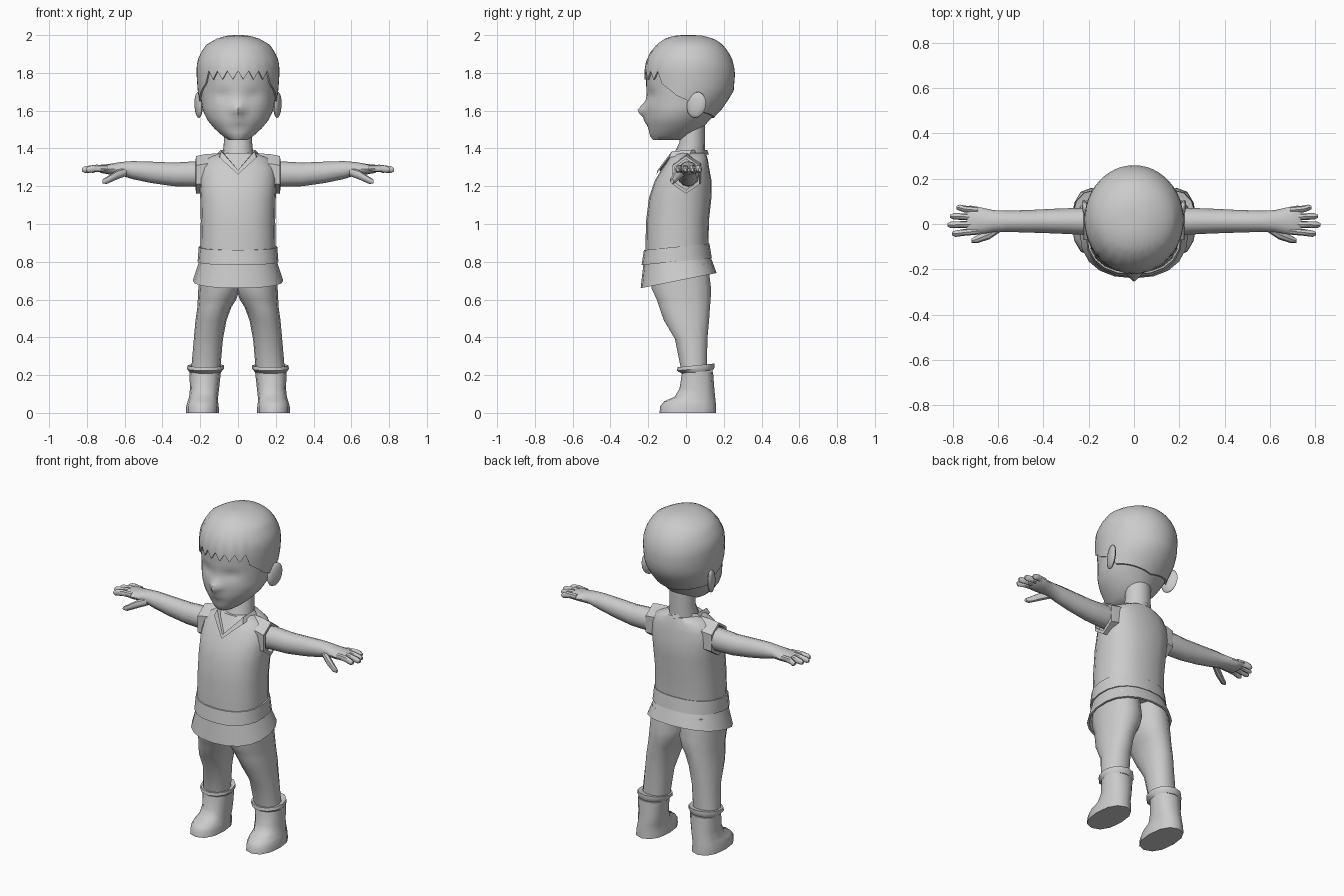
import bpy, bmesh, math
from mathutils import Matrix

grey = bpy.data.materials.new("light grey")
grey.diffuse_color = (0.6, 0.6, 0.6, 1)


def finish(name, bm, mirror=False, angle=42):
    bmesh.ops.recalc_face_normals(bm, faces=bm.faces)
    me = bpy.data.meshes.new(name)
    bm.to_mesh(me)
    bm.free()
    me.materials.append(grey)
    me.shade_smooth()
    me.set_sharp_from_angle(angle=math.radians(angle))
    ob = bpy.data.objects.new(name, me)
    bpy.context.collection.objects.link(ob)
    if mirror:
        ob.modifiers.new("mirror", 'MIRROR')
    return ob


def skin(bm, rows, closed=True, cap=(True, True)):
    """Join rows of points with quads, optionally capping the ends."""
    vs = [[bm.verts.new(p) for p in r] for r in rows]
    n = len(vs[0])
    for a, b in zip(vs, vs[1:]):
        for i in range(n if closed else n - 1):
            j = (i + 1) % n
            bm.faces.new((a[i], a[j], b[j], b[i]))
    for use, row in zip(cap, (vs[0], vs[-1])):
        if use:
            bm.faces.new(row)


def tube(name, axis, rings, n=16, mirror=False, power=2.0, phase=0.0, cap=(True, True)):
    """Ring = (position on axis, centre, radius, low, high, tilt)."""
    rows = []
    for t, c, r, lo, hi, *tilt in rings:
        row = []
        for i in range(n):
            a = phase + 2 * math.pi * i / n
            ca, sa = math.cos(a), math.sin(a)
            u = c + r * math.copysign(abs(ca) ** (2 / power), ca)
            v = (lo + hi) / 2 + (hi - lo) / 2 * math.copysign(abs(sa) ** (2 / power), sa)
            row.append((t, u, v) if axis == 'x' else (u, v, t + (tilt[0] * v if tilt else 0)))
        rows.append(row)
    bm = bmesh.new()
    skin(bm, rows, True, cap)
    return finish(name, bm, mirror)


def lerp_table(table, t):
    if t <= table[0][0]:
        return table[0][1:]
    for a, b in zip(table, table[1:]):
        if t <= b[0]:
            f = (t - a[0]) / (b[0] - a[0])
            return tuple(p + (q - p) * f for p, q in zip(a[1:], b[1:]))
    return table[-1][1:]


# Skull profile: z, front y, back y, half width
SKULL = [(1.445, -.185, -.01, .06), (1.465, -.2, .04, .09), (1.5, -.208, .09, .13),
         (1.55, -.218, .135, .172), (1.6, -.222, .185, .196), (1.7, -.22, .252, .213),
         (1.8, -.222, .26, .22), (1.86, -.212, .25, .217), (1.91, -.188, .225, .195),
         (1.95, -.155, .195, .168), (1.98, -.115, .15, .115), (1.997, -.06, .09, .06), (2.0, -.02, .04, .02)]


def skull_point(a, z, grow):
    f, b, w = lerp_table(SKULL, z)
    return [math.sin(a) * (w + grow), (f + b) / 2 - math.cos(a) * ((b - f) / 2 + grow), z]


def bump(x, z, x0, z0, sx, sz):
    return math.exp(-((x - x0) / sx) ** 2 - ((z - z0) / sz) ** 2)


# Head with nose, lips and eye sockets
N = 48
rows = []
for k in range(22):
    z = 1.445 + k * .02
    row = []
    for i in range(N):
        p = skull_point(2 * math.pi * i / N, z, -.01)
        if p[1] < -.03:
            x = p[0]
            p[1] -= .045 * bump(x, z, 0, 1.6, .03, .035) + .012 * bump(x, z, 0, 1.54, .045, .015)
            p[1] += .014 * (bump(x, z, .08, 1.68, .045, .03) + bump(x, z, -.08, 1.68, .045, .03))
        row.append(p)
    rows.append(row)
bm = bmesh.new()
skin(bm, rows)
finish("head", bm)

# Hair cap with a jagged fringe and a low nape
HAIRLINE = [(50, 1.75), (75, 1.68), (95, 1.65), (110, 1.60), (180, 1.56)]


def hair_bottom(i):
    j = min(i, N - i)
    if j <= 6:
        return 1.765 if j % 2 else 1.81
    return lerp_table(HAIRLINE, j * 360 / N)[0]


rows = [[skull_point(2 * math.pi * i / N, hair_bottom(i), -.014) for i in range(N)]]
for k in range(15):
    s = math.sin(k / 14 * math.pi / 2)
    rows.append([skull_point(2 * math.pi * i / N, hair_bottom(i) + s * (2.0 - hair_bottom(i)), 0)
                 for i in range(N)])
bm = bmesh.new()
skin(bm, rows, True, (False, True))
finish("hair", bm)

# Ears
bm = bmesh.new()
bmesh.ops.create_uvsphere(bm, u_segments=12, v_segments=8, radius=1, matrix=Matrix.Translation((.209, .055, 1.63))
                          @ Matrix.Rotation(-.3, 4, 'Z') @ Matrix.Rotation(-.25, 4, 'X')
                          @ Matrix.Diagonal((.017, .052, .07, 1)))
finish("ear", bm, True)

# Neck
tube("neck", 'z', [(1.3, 0, .09, -.08, .1), (1.38, 0, .08, -.06, .1), (1.43, 0, .075, -.035, .1),
                   (1.53, 0, .075, -.03, .1)], 16)

# Tunic body
tube("tunic_body", 'z', [(.86, 0, .2, -.215, .118, .1), (1.02, 0, .197, -.212, .122, .05),
                         (1.14, 0, .2, -.196, .135), (1.23, 0, .205, -.165, .135),
                         (1.3, 0, .2, -.122, .122), (1.345, 0, .17, -.092, .115),
                         (1.375, 0, .1, -.075, .105)], 20, power=2.4)

# Sleeve caps with an open hexagonal rim
tube("sleeve_cap", 'x', [(.09, .01, .075, 1.18, 1.375), (.17, .005, .085, 1.165, 1.37),
                         (.222, 0, .082, 1.16, 1.36), (.224, 0, .066, 1.18, 1.345),
                         (.19, 0, .066, 1.18, 1.345)], 6, True, phase=math.pi / 2)

# V-shaped collar
bm = bmesh.new()
skin(bm, [[(0, -.158, 1.262), (.098, -.09, 1.352), (.112, .02, 1.37), (0, .122, 1.368)],
          [(0, -.15, 1.285), (.088, -.075, 1.385), (.092, .03, 1.392), (0, .112, 1.392)],
          [(0, -.13, 1.28), (.072, -.06, 1.37), (.075, .03, 1.375), (0, .1, 1.375)]], False, (False, False))
finish("collar", bm, True, 30)

# Belt and flared tunic hem, both lower at the front
tube("belt", 'z', [(.806, 0, .195, -.2, .11, .1), (.806, 0, .214, -.235, .137, .1),
                   (.884, 0, .208, -.223, .124, .1), (.884, 0, .19, -.2, .105, .1)], 20, power=2.3)
tube("tunic_hem", 'z', [(.815, 0, .203, -.225, .13, .1), (.708, 0, .24, -.24, .162, .2),
                        (.708, 0, .228, -.228, .15, .2), (.78, 0, .195, -.2, .12, .1)], 20, power=2.3)

# Trouser legs
tube("trouser_leg", 'z', [(.79, .1, .102, -.19, .12), (.66, .1, .11, -.187, .136), (.6, .111, .102, -.158, .134),
                          (.56, .125, .09, -.145, .13), (.49, .143, .082, -.12, .125), (.39, .157, .077, -.06, .115),
                          (.24, .17, .077, -.03, .113)], 14, True, power=2.2)

# Boots and turned cuffs
tube("boot", 'z', [(0, .188, .087, -.14, .16), (.035, .188, .086, -.137, .159), (.062, .186, .08, -.115, .157),
                   (.085, .182, .077, -.06, .154), (.13, .177, .077, -.034, .15), (.22, .174, .084, -.02, .143)],
     12, True, power=2.3)
tube("boot_cuff", 'z', [(.21, .174, .084, -.022, .142, .1), (.228, .172, .098, -.048, .152, .1),
                        (.246, .171, .096, -.045, .15, .1), (.242, .17, .075, -.025, .12, .1)], 12, True)

# Arms with palms
tube("arm", 'x', [(.12, .01, .058, 1.2, 1.33), (.22, .012, .06, 1.197, 1.332), (.34, .013, .055, 1.2, 1.325),
                  (.46, .012, .05, 1.217, 1.33), (.56, .012, .047, 1.238, 1.333), (.62, .013, .048, 1.257, 1.328),
                  (.68, .014, .06, 1.262, 1.318), (.725, .016, .066, 1.27, 1.314), (.74, .016, .058, 1.28, 1.306)],
     12, True)

# Four fingers and a thumb
for k, (y, tip) in enumerate([(-.043, .805), (-.004, .825), (.034, .812), (.072, .785)]):
    y0 = .016 + (y - .016) * .8
    tube(f"finger_{k + 1}", 'x', [(.69, y0, .015, 1.277, 1.312), (.75, (y + y0) / 2, .015, 1.276, 1.314),
                                  (tip - .015, y, .014, 1.27, 1.306), (tip, y, .007, 1.278, 1.296)], 8, True)
tube("thumb", 'x', [(.59, -.015, .02, 1.255, 1.3), (.64, -.045, .023, 1.236, 1.285),
                    (.695, -.068, .017, 1.212, 1.25), (.718, -.074, .009, 1.215, 1.235)], 8, True)
